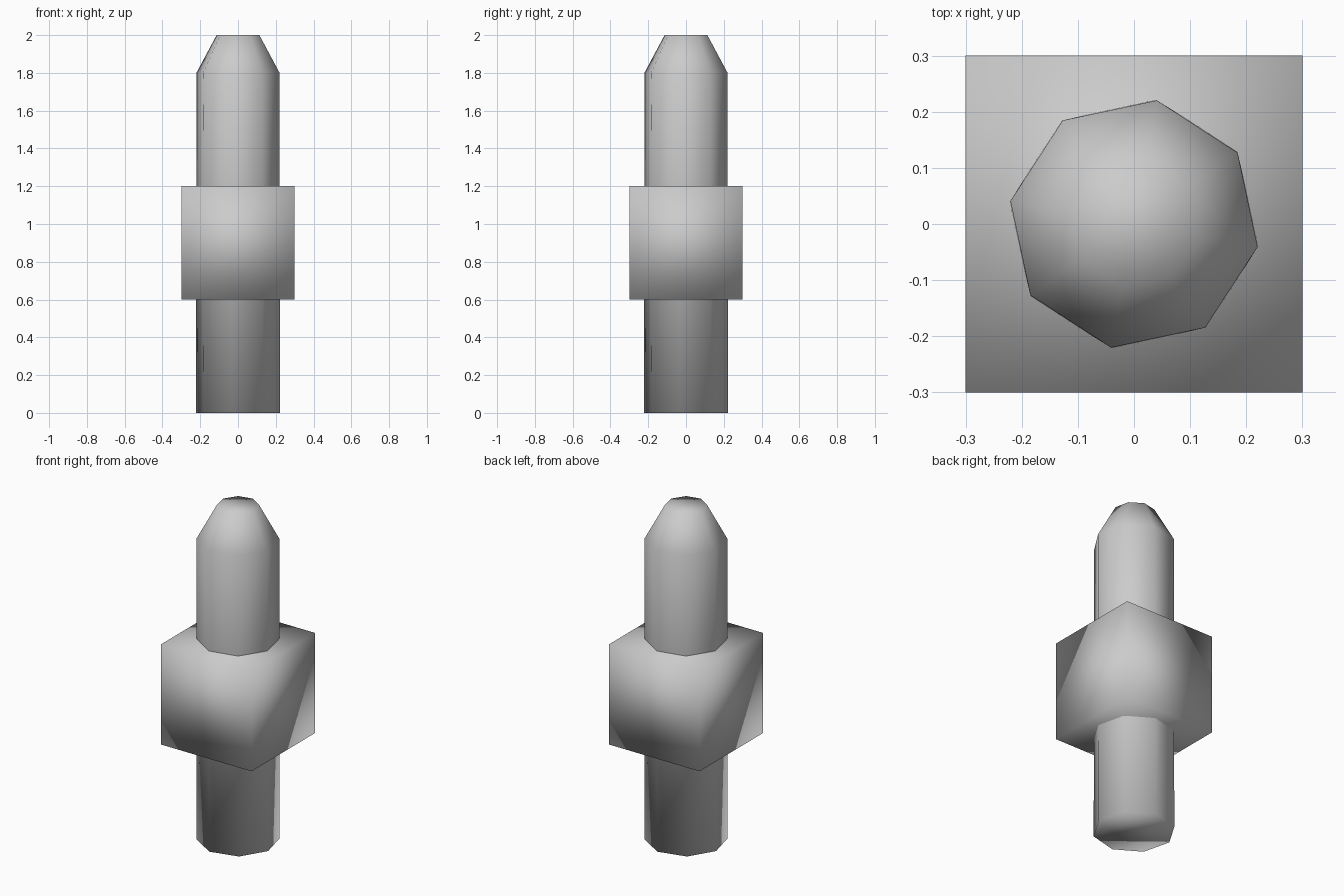
import bpy, bmesh, math

if "Cube" in bpy.data.objects:
    bpy.data.objects.remove(bpy.data.objects["Cube"])


def finish(name, bm):
    bmesh.ops.recalc_face_normals(bm, faces=bm.faces)
    for f in bm.faces:
        f.smooth = True
    mesh = bpy.data.meshes.new(name)
    bm.to_mesh(mesh)
    bm.free()
    obj = bpy.data.objects.new(name, mesh)
    bpy.context.collection.objects.link(obj)
    return obj


# Octagonal shaft with a tapered tip: (radius, height, rotation in degrees)
SIDES = 8
profile = [(0.225, 0.0, -8.5), (0.224, 1.8, -10.5), (0.115, 2.0, -10.5)]
bm = bmesh.new()
rings = []
for r, z, turn in profile:
    angles = [math.radians(turn + 360 * i / SIDES) for i in range(SIDES)]
    rings.append([bm.verts.new((r * math.cos(a), r * math.sin(a), z)) for a in angles])
for low, high in zip(rings, rings[1:]):
    for i in range(SIDES):
        j = (i + 1) % SIDES
        bm.faces.new((low[i], low[j], high[j], high[i]))
bm.faces.new(rings[0][::-1])
bm.faces.new(rings[-1])
finish("shaft", bm)

# Square collar around the shaft
bm = bmesh.new()
bmesh.ops.create_cube(bm, size=0.6)
bmesh.ops.translate(bm, verts=bm.verts, vec=(0, 0, 0.9))
finish("square_collar", bm)
